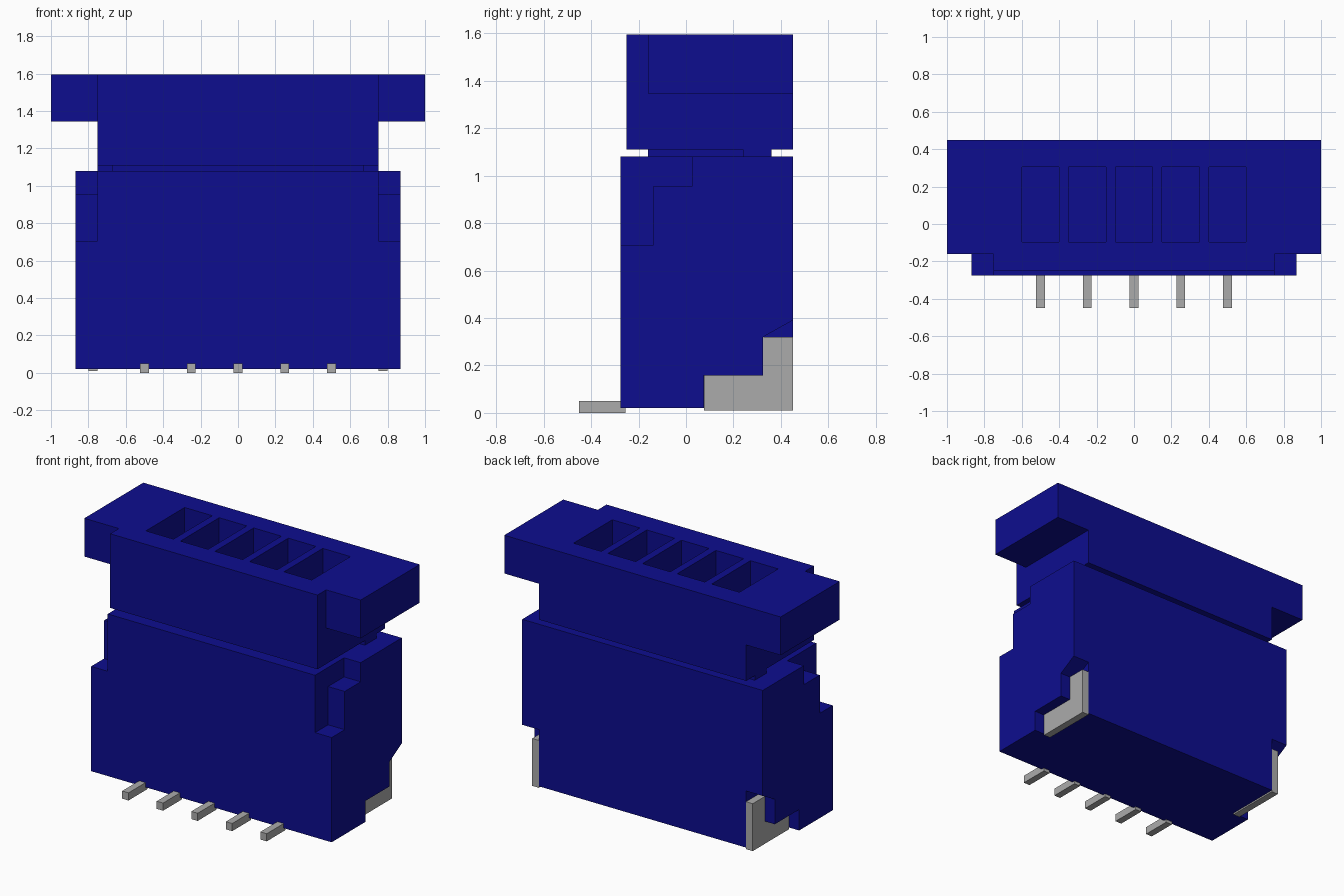
import bpy
import bmesh
from mathutils import Vector

cube = bpy.data.objects.get("Cube")
if cube:
    bpy.data.objects.remove(cube, do_unlink=True)


def make_material(name, rgb):
    m = bpy.data.materials.new(name)
    m.use_nodes = True
    m.diffuse_color = (*rgb, 1)
    m.node_tree.nodes["Principled BSDF"].inputs["Base Color"].default_value = (*rgb, 1)
    return m


BLUE = make_material("blue plastic", (0.004, 0.004, 0.275))
GREY = make_material("grey metal", (0.41, 0.41, 0.41))


def prism(name, profile, x0, x1, mat):
    """Extrude a closed (y, z) profile from x0 to x1."""
    bm = bmesh.new()
    face = bm.faces.new([bm.verts.new((x0, y, z)) for y, z in profile])
    ext = bmesh.ops.extrude_face_region(bm, geom=[face])
    verts = [v for v in ext["geom"] if isinstance(v, bmesh.types.BMVert)]
    bmesh.ops.translate(bm, verts=verts, vec=Vector((x1 - x0, 0, 0)))
    bmesh.ops.recalc_face_normals(bm, faces=bm.faces[:])
    me = bpy.data.meshes.new(name)
    bm.to_mesh(me)
    bm.free()
    ob = bpy.data.objects.new(name, me)
    me.materials.append(mat)
    bpy.context.collection.objects.link(ob)
    return ob


def box(name, x, y, z, mat):
    return prism(name, [(y[0], z[0]), (y[1], z[0]), (y[1], z[1]), (y[0], z[1])],
                 x[0], x[1], mat)


def cut(target, cutters):
    """Subtract every cutter, apply the result and remove the cutters."""
    bpy.context.view_layer.objects.active = target
    for c in cutters:
        c.hide_render = True
        mod = target.modifiers.new("cut", "BOOLEAN")
        mod.operation = "DIFFERENCE"
        mod.solver = "EXACT"
        mod.object = c
        bpy.ops.object.modifier_apply(modifier=mod.name)
        bpy.data.objects.remove(c, do_unlink=True)


# Lower housing with stepped front corners and clip recesses at the back
body = box("lower_housing", (-0.87, 0.87), (-0.275, 0.45), (0.02, 1.08), BLUE)
corner_step = [(-0.4, 0.705), (-0.14, 0.705), (-0.14, 0.955), (0.025, 0.955),
               (0.025, 1.2), (-0.4, 1.2)]
clip_recess = [(0.073, -0.1), (0.6, -0.1), (0.6, 0.474), (0.325, 0.32),
               (0.325, 0.157), (0.073, 0.157)]
cutters = []
for s in (-1, 1):
    cutters.append(prism("corner_cutter", corner_step, s * 0.75, s * 1.0, BLUE))
    cutters.append(prism("recess_cutter", clip_recess, s * 0.75, s * 1.0, BLUE))
cut(body, cutters)

# Upper plug with side wings and five wire pockets
plug = box("upper_plug", (-1, 1), (-0.25, 0.45), (1.11, 1.595), BLUE)
cutters = []
for s in (-1, 1):
    under_wing = [(-0.4, 1.0), (0.6, 1.0), (0.6, 1.345), (-0.16, 1.345),
                  (-0.16, 1.8), (-0.4, 1.8)]
    cutters.append(prism("wing_cutter", under_wing, s * 0.75, s * 1.2, BLUE))
positions = [-0.5, -0.25, 0, 0.25, 0.5]
for x in positions:
    cutters.append(box("pocket_cutter", (x - 0.1, x + 0.1), (-0.095, 0.305),
                       (1.19, 1.8), BLUE))
cut(plug, cutters)

# Narrow neck and rib between plug and housing
box("mating_neck", (-0.67, 0.67), (-0.16, 0.36), (1.07, 1.12), BLUE)
box("mating_rib", (-0.75, 0.75), (0.24, 0.36), (1.07, 1.115), BLUE)

# Contact pins along the lower front edge
for i, x in enumerate(positions):
    box(f"contact_pin_{i + 1}", (x - 0.023, x + 0.023), (-0.45, -0.255), (0, 0.05), GREY)

# L-shaped solder clips in the back recesses
clip = [(0.075, 0.01), (0.45, 0.01), (0.45, 0.32), (0.325, 0.32),
        (0.325, 0.157), (0.075, 0.157)]
for side, s in (("left", 1), ("right", -1)):
    prism(f"solder_clip_{side}", clip, s * 0.75, s * 0.798, GREY)
